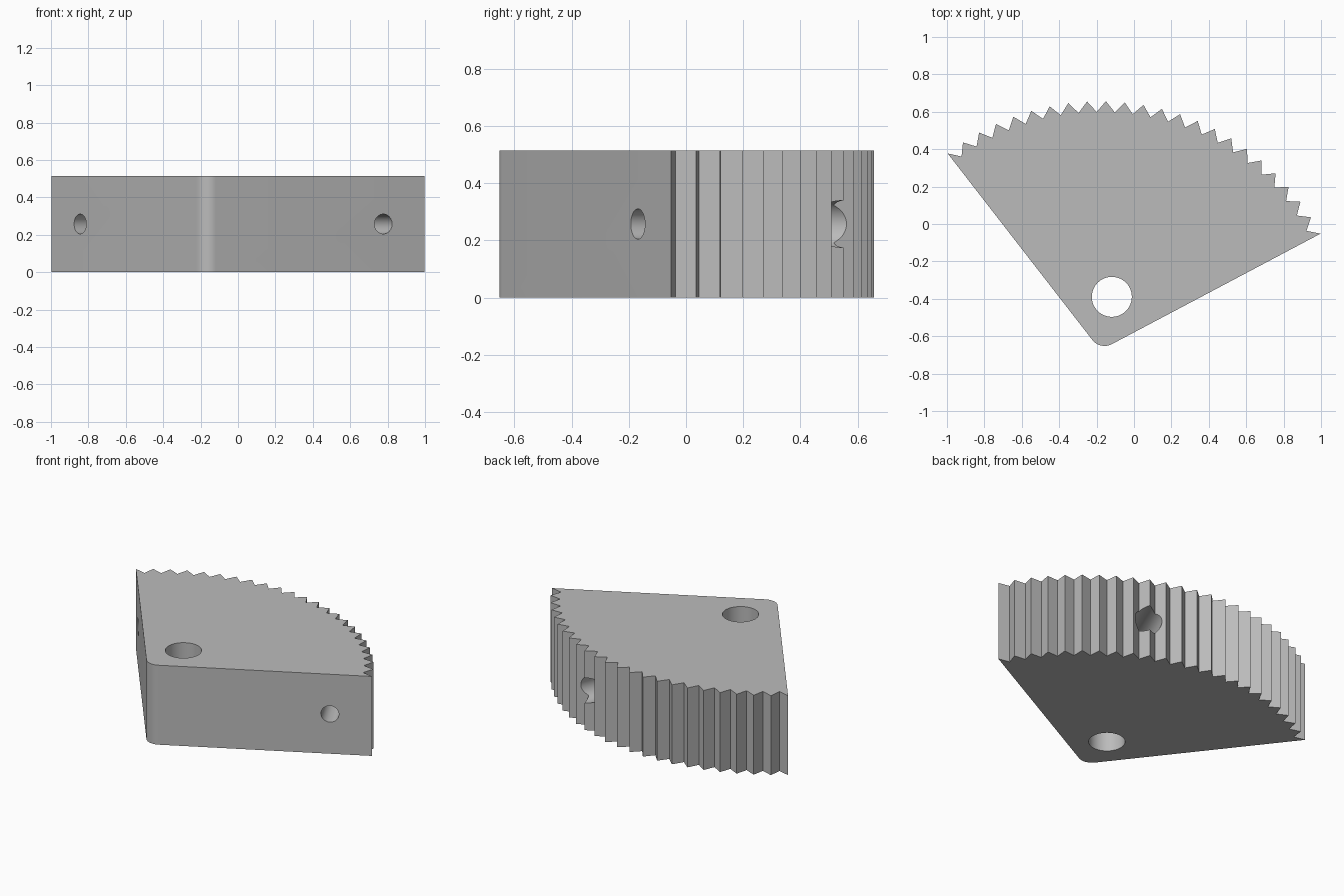
import bpy
import bmesh
from math import radians, sin, cos, tan
from mathutils import Vector

cube = bpy.data.objects.get("Cube")
if cube:
    bpy.data.objects.remove(cube, do_unlink=True)

APEX = Vector((-0.18, -0.675, 0))
HEIGHT = 0.515
START, END, TEETH = radians(27.9), radians(127.8), 23
TIP, ROOT = 1.332, 1.274
FILLET = 0.083


def polar(radius, angle, origin=APEX):
    return origin + Vector((cos(angle), sin(angle), 0)) * radius


# Single grey material
grey = bpy.data.materials.new("plain_grey")
grey.use_nodes = True
colour = (0.5, 0.5, 0.5, 1)
grey.diffuse_color = colour
grey.node_tree.nodes["Principled BSDF"].inputs["Base Color"].default_value = colour

# Sector outline: saw-tooth arc, then the rounded pivot corner
step = (END - START) / (2 * TEETH)
outline = [polar(ROOT if i % 2 else TIP, START + i * step) for i in range(2 * TEETH + 1)]
half = (END - START) / 2
corner = polar(FILLET / sin(half), START + half)
first, last = END + radians(90), START + radians(270)
outline += [polar(FILLET, first + (last - first) * i / 12, corner) for i in range(13)]

bm = bmesh.new()
base = bm.faces.new([bm.verts.new(p) for p in outline])
top = bmesh.ops.extrude_face_region(bm, geom=[base])["geom"]
bmesh.ops.translate(bm, vec=(0, 0, HEIGHT), verts=[v for v in top if isinstance(v, bmesh.types.BMVert)])
bmesh.ops.recalc_face_normals(bm, faces=bm.faces)
mesh = bpy.data.meshes.new("gear_sector")
bm.to_mesh(mesh)
bm.free()
sector = bpy.data.objects.new("gear_sector", mesh)
bpy.context.collection.objects.link(sector)
mesh.materials.append(grey)


def drill(name, centre, axis, radius, length):
    """Cut a round hole centred on a point along an axis."""
    bpy.ops.mesh.primitive_cylinder_add(vertices=48, radius=radius, depth=length, location=centre)
    cutter = bpy.context.object
    cutter.name = name
    cutter.rotation_euler = axis.to_track_quat('Z', 'Y').to_euler()
    cutter.hide_render = True
    cutter.data.materials.append(grey)
    mod = sector.modifiers.new(name, 'BOOLEAN')
    mod.operation, mod.solver, mod.object = 'DIFFERENCE', 'EXACT', cutter
    bpy.context.view_layer.objects.active = sector
    bpy.ops.object.modifier_apply(modifier=name)
    bpy.data.objects.remove(cutter, do_unlink=True)


mid = Vector((0, 0, HEIGHT / 2))

# Vertical pivot bore
drill("pivot_bore", polar(0.292, START + half) + mid, Vector((0, 0, 1)), 0.107, 2)

# Blind pin holes square to both straight sides
for name, angle, turn in (("left_pin_hole", START, 1), ("right_pin_hole", END, -1)):
    inward = polar(1, angle + turn * radians(90), Vector())
    drill(name, polar(1.083, angle) + mid, inward, 0.053, 0.6)

# Blind radial hole centred on one tooth
radial = END - 28 * step
drill("rim_hole", polar(1.3, radial) + mid, polar(1, radial, Vector()), 0.082, 0.6)

# Smooth the bores and rounded corner, keep teeth crisp
bpy.ops.object.select_all(action='DESELECT')
sector.select_set(True)
bpy.context.view_layer.objects.active = sector
bpy.ops.object.shade_smooth_by_angle(angle=radians(30))
